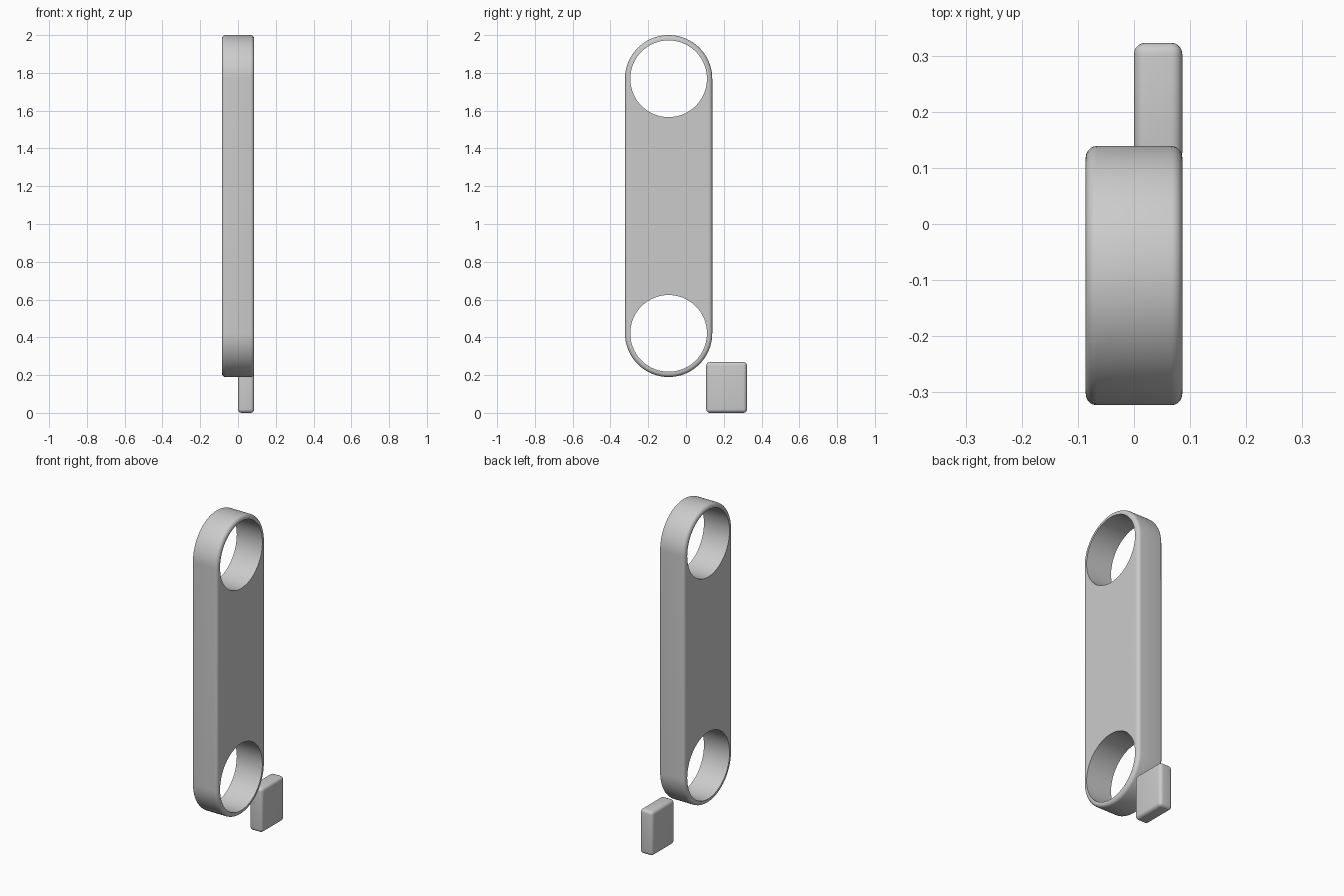
import bpy
import bmesh
from math import cos, sin, pi, radians

cube = bpy.data.objects.get("Cube")
if cube:
    bpy.data.objects.remove(cube, do_unlink=True)

grey = bpy.data.materials.new("light_grey")
grey.use_nodes = True
colour = (0.6, 0.6, 0.6, 1)
grey.diffuse_color = colour
grey.node_tree.nodes["Principled BSDF"].inputs["Base Color"].default_value = colour

HALF = 0.086            # half thickness in x
MID_Y = -0.092          # centre line of the link
LOW, HIGH = 0.421, 1.769  # hole centres
OUTER, HOLE = 0.231, 0.203
SEG = 48


def arc(z, radius, start, sweep, steps):
    """Points along an arc in the y-z plane."""
    return [(MID_Y + radius * cos(start + sweep * i / steps),
             z + radius * sin(start + sweep * i / steps)) for i in range(steps + 1)]


def prism(name, outline, x0, x1):
    """Extrude a y-z outline from x0 to x1."""
    bm = bmesh.new()
    face = bm.faces.new([bm.verts.new((x0, y, z)) for y, z in outline])
    new = bmesh.ops.extrude_face_region(bm, geom=[face])["geom"]
    bmesh.ops.translate(bm, vec=(x1 - x0, 0, 0),
                        verts=[v for v in new if isinstance(v, bmesh.types.BMVert)])
    bmesh.ops.recalc_face_normals(bm, faces=bm.faces)
    mesh = bpy.data.meshes.new(name)
    bm.to_mesh(mesh)
    bm.free()
    mesh.materials.append(grey)
    obj = bpy.data.objects.new(name, mesh)
    bpy.context.collection.objects.link(obj)
    return obj


def select(obj):
    bpy.ops.object.select_all(action='DESELECT')
    obj.select_set(True)
    bpy.context.view_layer.objects.active = obj


def round_edges(obj, width):
    """Round the sharp edges."""
    mod = obj.modifiers.new("rounding", 'BEVEL')
    mod.width = width
    mod.segments = 5
    mod.limit_method = 'ANGLE'
    mod.angle_limit = radians(40)
    select(obj)
    bpy.ops.object.modifier_apply(modifier=mod.name)


# Long link with rounded ends
outline = arc(HIGH, OUTER, 0, pi, SEG) + arc(LOW, OUTER, pi, pi, SEG)
link = prism("link_plate", outline, -HALF, HALF)
round_edges(link, 0.02)

# Round through-holes with sharp rims
for z in (LOW, HIGH):
    cutter = prism("hole_cutter", arc(z, HOLE, 0, 2 * pi, 2 * SEG)[:-1], -0.2, 0.2)
    cutter.hide_render = True
    cut = link.modifiers.new("hole", 'BOOLEAN')
    cut.operation = 'DIFFERENCE'
    cut.solver = 'EXACT'
    cut.object = cutter
    select(link)
    bpy.ops.object.modifier_apply(modifier=cut.name)
    bpy.data.objects.remove(cutter, do_unlink=True)

# Small block behind the lower end
block = prism("small_block", [(0.107, 0), (0.323, 0), (0.323, 0.27), (0.107, 0.27)], 0, HALF)
round_edges(block, 0.02)

for obj in (link, block):
    select(obj)
    bpy.ops.object.shade_smooth_by_angle(angle=radians(30))
